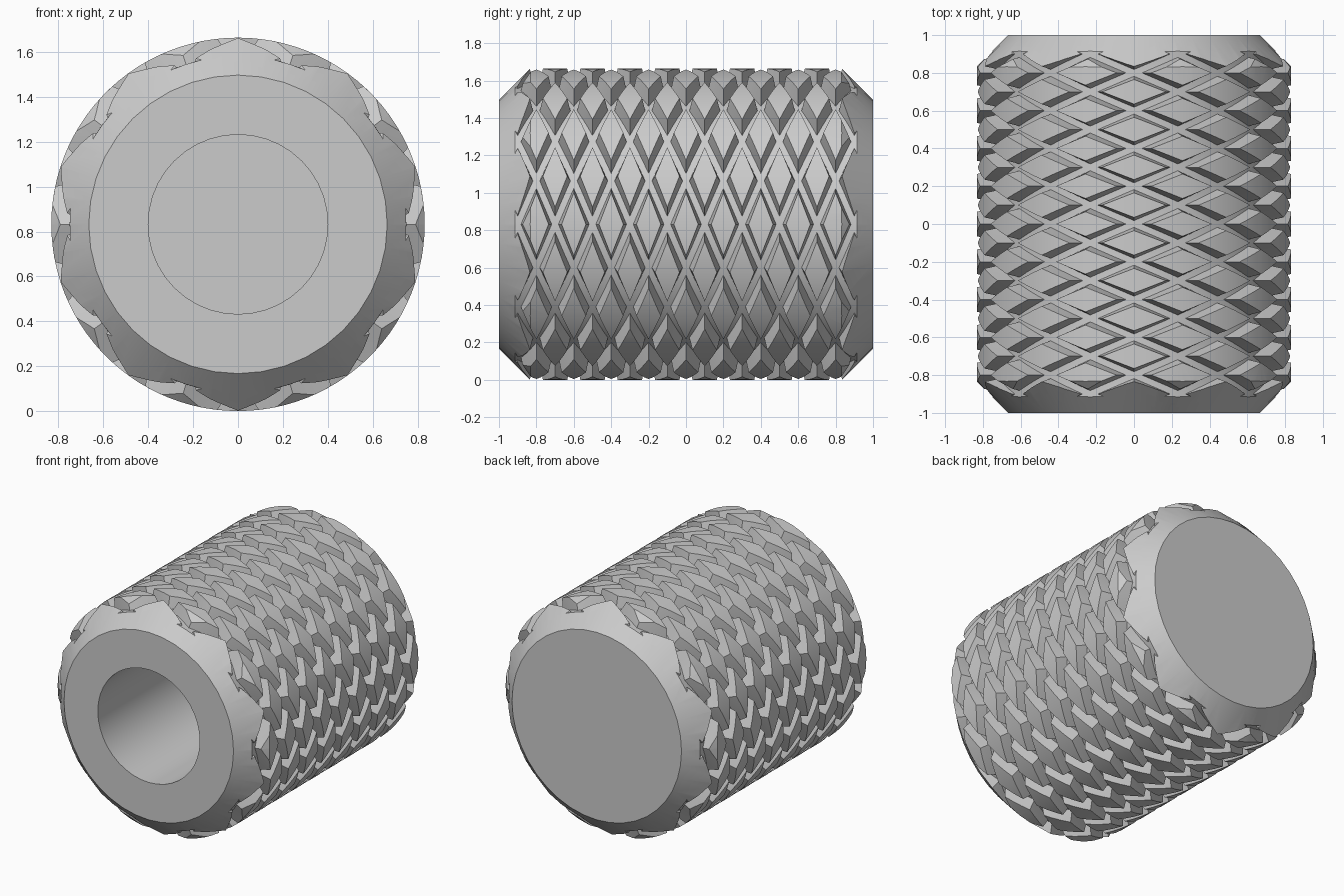
import bpy, bmesh
from math import sin, cos, pi, radians
from mathutils import Vector, Matrix

if "Cube" in bpy.data.objects:
    bpy.data.objects.remove(bpy.data.objects["Cube"], do_unlink=True)

OUTER, FLOOR, END = 0.832, 0.75, 0.665    # knurl top, groove floor, end face radius
STARTS, PITCH = 10, 0.2                   # diamonds around, spacing along the axis
BORE, BORE_END = 0.4, 0.6
COLS = 3                                  # columns in each half of a diamond

steel = bpy.data.materials.new("plain_grey")
steel.use_nodes = True
grey = (0.6, 0.6, 0.6, 1)
steel.diffuse_color = grey
steel.node_tree.nodes["Principled BSDF"].inputs["Base Color"].default_value = grey


def wrap(angle, y, r):
    """Point on a cylinder lying along y."""
    return Vector((r * cos(angle), y, OUTER + r * sin(angle)))


def make_object(name, bm):
    bmesh.ops.remove_doubles(bm, verts=bm.verts, dist=1e-4)
    bmesh.ops.triangulate(bm, faces=bm.faces)
    bmesh.ops.recalc_face_normals(bm, faces=bm.faces)
    mesh = bpy.data.meshes.new(name)
    bm.to_mesh(mesh)
    bm.free()
    mesh.materials.append(steel)
    obj = bpy.data.objects.new(name, mesh)
    bpy.context.collection.objects.link(obj)
    return obj


def add_diamond(bm, angle, y):
    """One raised diamond with sloping walls and half the groove around it."""
    rings = [(0.65, OUTER), (0.82, FLOOR), (1.0, FLOOR)]

    def point(ring, col, side):
        scale, r = ring
        u = col / COLS
        return bm.verts.new(wrap(angle + u * scale * pi / STARTS,
                                 y + side * (1 - abs(u)) * scale * PITCH / 2, r))

    for c in range(-COLS, COLS):
        corners = [(c, -1), (c + 1, -1), (c + 1, 1), (c, 1)]
        if c == -COLS:
            corners.pop(0)
        elif c == COLS - 1:
            corners.pop(1)
        bm.faces.new([point(rings[0], k, s) for k, s in corners])
        for side in (-1, 1):
            for inner, outer in zip(rings, rings[1:]):
                bm.faces.new([point(inner, c, side), point(inner, c + 1, side),
                              point(outer, c + 1, side), point(outer, c, side)])


# Knurled bar: two interleaved sets of diamonds, run on past both ends
bm = bmesh.new()
for i in range(STARTS):
    for j in range(-6, 7):
        add_diamond(bm, i * 2 * pi / STARTS, j * PITCH)
        if j < 6:
            add_diamond(bm, (i + 0.5) * 2 * pi / STARTS, (j + 0.5) * PITCH)
bmesh.ops.remove_doubles(bm, verts=bm.verts, dist=1e-4)
rim = [e for e in bm.edges if e.is_boundary]
skirt = bmesh.ops.extrude_edge_only(bm, edges=rim)["geom"]
for v in skirt:
    if isinstance(v, bmesh.types.BMVert):
        v.co.y = 1.5 if v.co.y > 0 else -1.5
bmesh.ops.holes_fill(bm, edges=[e for e in bm.edges if e.is_boundary], sides=0)
roller = make_object("knurled_roller", bm)

# Turned envelope: blind bore, flat ends and 45 degree chamfers
bm = bmesh.new()
wide = 0.95
shoulder = 1 - (wide - END)
profile = [(0, BORE_END), (BORE, BORE_END), (BORE, -1), (END, -1),
           (wide, -shoulder), (wide, shoulder), (END, 1), (0, 1)]
verts = [bm.verts.new((r, y, OUTER)) for r, y in profile]
edges = [bm.edges.new(pair) for pair in zip(verts, verts[1:])]
bmesh.ops.spin(bm, geom=verts + edges, cent=(0, 0, OUTER), axis=(0, 1, 0),
               angle=2 * pi, steps=40)
envelope = make_object("turning_envelope", bm)
envelope.hide_render = True

# Trim the bar to the envelope
trim = roller.modifiers.new("trim", "BOOLEAN")
trim.operation = "INTERSECT"
trim.solver = "EXACT"
trim.object = envelope
bpy.ops.object.select_all(action="DESELECT")
bpy.context.view_layer.objects.active = roller
roller.select_set(True)
bpy.ops.object.modifier_apply(modifier=trim.name)
bpy.data.objects.remove(envelope, do_unlink=True)
bpy.ops.object.shade_smooth_by_angle(angle=radians(25))
